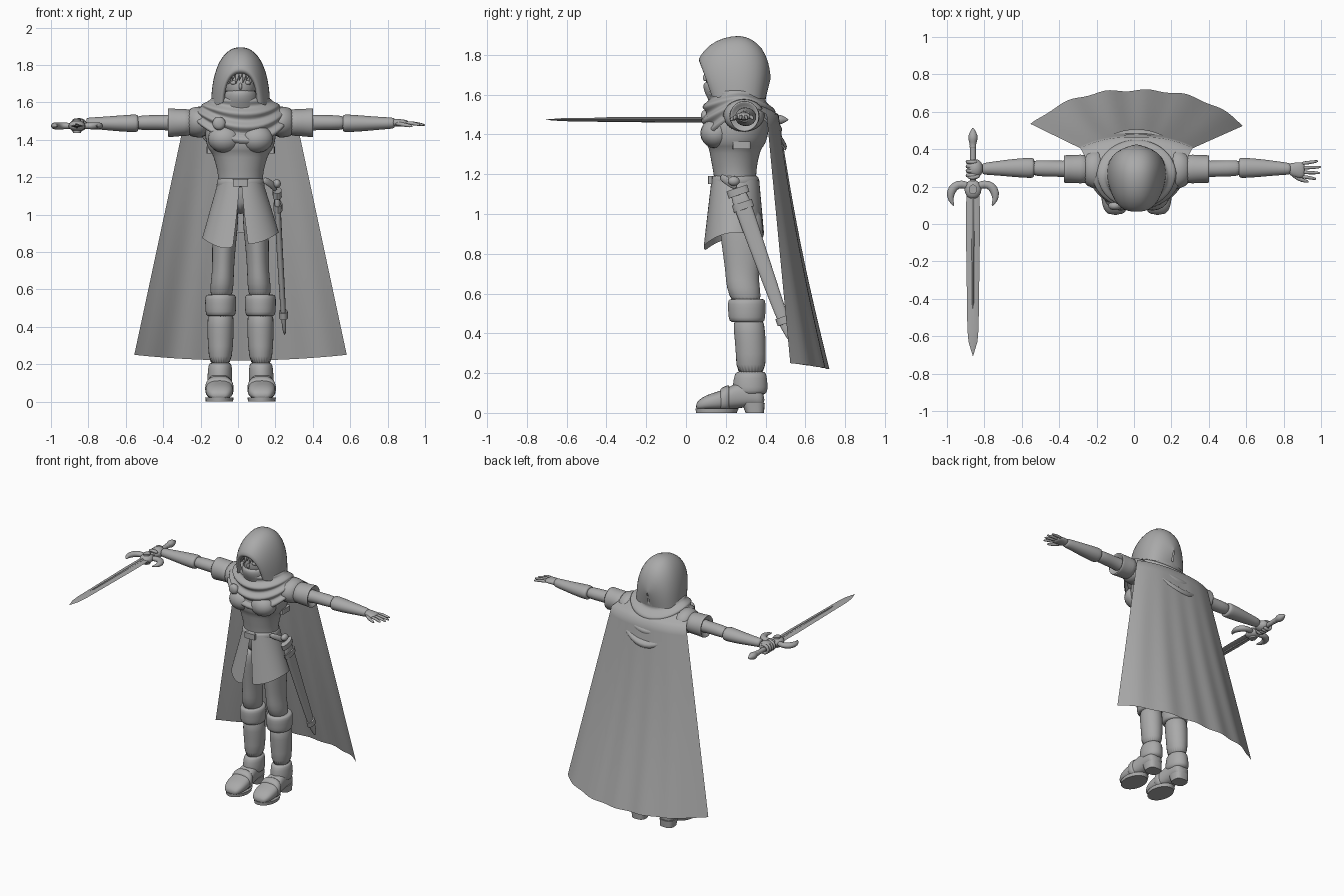
import bpy, math
from mathutils import Vector, Matrix

CX = 0.0135                      # body centre line
X, Y, Z = Vector((1, 0, 0)), Vector((0, 1, 0)), Vector((0, 0, 1))
grey = bpy.data.materials.new("plain grey")
grey.diffuse_color = (0.4, 0.4, 0.4, 1)


def mesh_obj(name, verts, faces, sub=0, angle=40):
    me = bpy.data.meshes.new(name)
    me.from_pydata([tuple(v) for v in verts], [], faces)
    me.update()
    ob = bpy.data.objects.new(name, me)
    bpy.context.collection.objects.link(ob)
    me.materials.append(grey)
    me.shade_smooth()
    if sub:
        m = ob.modifiers.new("smooth", 'SUBSURF')
        m.levels = m.render_levels = sub
    else:
        me.set_sharp_from_angle(angle=math.radians(angle))
    return ob


def rows_obj(name, rows, wrap=True, cap=True, sub=1, angle=40):
    """Skin a list of equally long point rows."""
    n = len(rows[0])
    faces = [(i * n + j, i * n + (j + 1) % n, (i + 1) * n + (j + 1) % n, (i + 1) * n + j)
             for i in range(len(rows) - 1) for j in range(n if wrap else n - 1)]
    if cap and wrap:
        faces += [tuple(range(n))[::-1], tuple(range((len(rows) - 1) * n, len(rows) * n))]
    return mesh_obj(name, [p for r in rows for p in r], faces, sub, angle)


def tube(name, pts, n=16, up=Z, axis=None, power=1.0, sub=1, cap=True):
    """Loft ellipses along a path of (x, y, z, half_width, half_height)."""
    rows = []
    P = [Vector(p[:3]) for p in pts]
    for i, p in enumerate(pts):
        t = axis or (P[min(i + 1, len(P) - 1)] - P[max(i - 1, 0)]).normalized()
        s = t.cross(up).normalized()
        w = s.cross(t)
        row = []
        for k in range(n):
            a = 2 * math.pi * k / n
            c, d = math.cos(a), math.sin(a)
            c = math.copysign(abs(c) ** power, c)
            d = math.copysign(abs(d) ** power, d)
            row.append(P[i] + s * (c * p[3]) + w * (d * p[4]))
        rows.append(row)
    return rows_obj(name, rows, cap=cap, sub=sub)


def stack(name, rows, n=24, **kw):
    """Vertical loft from (z, x, half_width, y_front, y_back)."""
    return tube(name, [(x, (f + b) / 2, z, w, (b - f) / 2) for z, x, w, f, b in rows],
                n=n, up=Y, axis=Z, **kw)


def ball(name, c, r, n=20):
    m = 10
    rows = [[Vector((c[0] + r[0] * math.sin(v) * math.cos(u), c[1] + r[1] * math.sin(v) * math.sin(u),
                     c[2] - r[2] * math.cos(v))) for u in (2 * math.pi * k / n for k in range(n))]
            for v in (0.05 + (math.pi - 0.1) * i / m for i in range(m + 1))]
    return rows_obj(name, rows, sub=0, angle=60)


def box(name, c, h):
    return tube(name, [(c[0], c[1], c[2] - h[2], h[0], h[1]), (c[0], c[1], c[2] + h[2], h[0], h[1])],
                n=16, up=Y, axis=Z, power=0.35, sub=0)


# Torso, breastplate rim, belt
stack("torso", [(1.0, CX, .12, .16, .37), (1.12, CX, .125, .145, .36), (1.2, CX, .116, .14, .35),
                (1.28, CX, .136, .122, .365), (1.335, CX, .155, .115, .38), (1.345, CX, .175, .098, .4),
                (1.42, CX, .195, .088, .42), (1.5, CX, .19, .11, .42), (1.57, CX, .11, .17, .38),
                (1.63, CX, .06, .2, .33)])
for s in (-1, 1):
    ball("chest_plate", (CX + s * .085, .15, 1.405), (.09, .078, .075))
    box("side_strap", (CX + s * .165, .28, 1.345), (.018, .045, .018))
stack("belt", [(1.145, CX, .125, .128, .368), (1.15, CX, .131, .122, .374),
               (1.19, CX, .126, .126, .364), (1.195, CX, .118, .134, .355)])
box("belt_buckle", (CX, .122, 1.17), (.04, .012, .02))

# Split tunic skirt
rows = []
for i in range(13):
    t = i / 12
    row = []
    for k in range(49):
        gap = .02 + .13 * t
        a = -math.pi / 2 + gap + (2 * math.pi - 2 * gap) * k / 48
        c, d = math.cos(a), math.sin(a)
        hem = .905 - .065 * max(0, -d) ** 2 - (.03 if c < 0 else 0) * min(1, -c * 3)
        row.append(Vector((CX + (.122 + .083 * t) * math.copysign(abs(c) ** .85, c),
                           .248 - .008 * t + (.12 + .032 * t) * d, 1.17 + (hem - 1.17) * t)))
    rows.append(row)
rows_obj("tunic_skirt", rows, wrap=False, sub=0)

# Legs, boots and feet
for s in (-1, 1):
    o = lambda d: CX + s * d
    stack("leg", [(.53, o(.105), .06, .235, .385), (.64, o(.098), .063, .2, .37), (.69, o(.094), .058, .2, .365),
                  (.8, o(.09), .062, .185, .38), (.92, o(.084), .068, .168, .39), (1.06, o(.07), .068, .16, .38)])
    stack("boot_shaft", [(.18, o(.109), .058, .25, .4), (.3, o(.107), .068, .252, .402),
                         (.4, o(.107), .072, .24, .4), (.5, o(.106), .07, .235, .39)])
    stack("boot_cuff", [(.455, o(.106), .066, .235, .385), (.46, o(.106), .08, .215, .397),
                        (.5, o(.106), .083, .212, .4), (.55, o(.106), .085, .208, .402),
                        (.575, o(.106), .078, .215, .395), (.57, o(.106), .055, .24, .38)])
    stack("ankle_cuff", [(.085, o(.111), .056, .25, .395), (.11, o(.111), .068, .235, .412),
                         (.15, o(.11), .066, .235, .41), (.2, o(.109), .063, .245, .405), (.21, o(.109), .05, .26, .39)])
    foot = [(.05, .035, .02, .045), (.065, .055, .012, .066), (.1, .072, .012, .09), (.15, .076, .012, .104),
            (.2, .072, .014, .122), (.25, .062, .02, .15), (.31, .058, .03, .16), (.36, .056, .03, .14), (.395, .045, .03, .1)]
    tube("foot", [(o(.113), y, (a + b) / 2, w, (b - a) / 2) for y, w, a, b in foot], axis=Y, power=.8, n=20)
    tube("instep_strap", [(o(.113), y, z, w, h) for y, z, w, h in
                          [(.17, .065, .07, .05), (.175, .066, .079, .06), (.215, .075, .076, .068), (.22, .075, .066, .06)]],
         axis=Y, power=.8, n=20)
    stack("sole", [(0, o(.113), .073, .05, .255), (.022, o(.113), .076, .048, .265)], sub=0)
    stack("heel", [(0, o(.113), .05, .3, .392), (.05, o(.113), .054, .28, .396)], power=.7, sub=0)

# Arms, bracers and shoulder guards
for s in (-1, 1):
    arm = lambda name, pts, **k: tube(name, [(CX + s * x, y, z, a, b) for x, y, z, a, b in pts], axis=X, n=20, **k)
    arm("upper_arm", [(.14, .29, 1.49, .07, .065), (.3, .293, 1.49, .05, .05), (.4, .295, 1.492, .042, .04),
                      (.48, .297, 1.492, .045, .041), (.58, .3, 1.49, .042, .038)])
    arm("bracer", [(.545, .3, 1.488, .04, .036), (.55, .3, 1.488, .053, .047), (.57, .3, 1.488, .055, .048),
                   (.65, .3, 1.487, .05, .043), (.75, .298, 1.488, .038, .034), (.82, .295, 1.489, .032, .03),
                   (.825, .295, 1.489, .025, .024)])
    arm("shoulder_guard", [(.17, .29, 1.495, .12, .09), (.24, .292, 1.495, .1, .083), (.29, .294, 1.493, .082, .074)])
    arm("shoulder_sleeve", [(.25, .294, 1.493, .08, .074), (.3, .294, 1.492, .078, .072), (.36, .294, 1.491, .074, .076),
                            (.385, .294, 1.491, .076, .08), (.392, .294, 1.491, .07, .073), (.36, .294, 1.491, .045, .045)])

# Open left hand
tube("open_palm", [(.82, .295, 1.49, .028, .024), (.85, .29, 1.492, .038, .021), (.89, .288, 1.49, .044, .018),
                   (.915, .288, 1.488, .04, .013)], axis=X)
for k, tip in enumerate((.975, .995, 1.0, .985)):
    y = .254 + .023 * k
    tube("finger", [(.89, y, 1.49, .011, .012), (.94, y + (k - 1.5) * .004, 1.488, .0105, .011),
                    (tip - .01, y + (k - 1.5) * .008, 1.48, .008, .008), (tip, y + (k - 1.5) * .009, 1.478, .004, .004)], n=8)
tube("thumb", [(.84, .275, 1.488, .016, .014), (.88, .24, 1.482, .013, .012), (.92, .228, 1.474, .01, .01),
               (.935, .226, 1.472, .004, .004)], n=8)

# Right fist
SX, SZ = -.861, 1.474
ball("fist", (SX + .012, .297, SZ + .006), (.042, .05, .036))
for k in range(4):
    y = .26 + .024 * k
    tube("curled_finger", [(SX + .02 + .033 * math.cos(a) - .02, y, SZ + .032 * math.sin(a), .012, .012)
                           for a in (math.radians(d) for d in range(40, 331, 48))], n=8, up=Y)
tube("curled_thumb", [(SX + .04, .26, SZ + .02, .014, .013), (SX, .245, SZ + .035, .012, .012),
                      (SX - .03, .25, SZ + .025, .008, .008)], n=8)

# Sword
tube("blade", [(SX, .17, SZ, .035, .012), (SX, .0, SZ, .038, .012), (SX, -.56, SZ, .03, .009), (SX, -.63, SZ, .024, .007),
               (SX, -.705, SZ, .001, .001)], n=4, sub=0)
tube("blade_ridge", [(SX, .15, SZ, .012, .015), (SX, -.42, SZ, .007, .012), (SX, -.47, SZ, .001, .009)], n=8, sub=0)
tube("grip", [(SX, y, SZ, .016, .016) for y in (.19, .3, .41)], sub=0)
tube("pommel", [(SX, y, SZ, r, r) for y, r in ((.4, .014), (.41, .02), (.425, .015), (.45, .026), (.475, .026),
                                               (.5, .012), (.515, .003))])
ball("guard_boss", (SX, .185, SZ), (.045, .052, .03))
tube("guard_gem", [(SX, .185, SZ - .037, .022, .026), (SX, .185, SZ + .037, .022, .026)], up=Y, axis=Z, sub=0)
for s in (-1, 1):
    tube("guard_arm", [(SX + s * x, y, SZ, r, r * .8) for x, y, r in
                       ((.02, .2, .022), (.06, .216, .022), (.1, .205, .026), (.122, .165, .025),
                        (.12, .125, .014), (.1, .095, .003))], n=12)

# Scabbard hanging at the left hip
tube("scabbard", [(.208, .25, 1.14, .048, .018), (.212, .3, 1.0, .045, .018), (.235, .44, .6, .034, .016),
                  (.246, .51, .41, .028, .014), (.25, .532, .355, .006, .006)], up=X, power=.8)
for f in (0, .1, .9):
    p = Vector((.209, .255, 1.13)).lerp(Vector((.246, .51, .41)), f)
    q = p + Vector((.001, .012, -.035))
    w = .055 - .02 * f
    tube("scabbard_band", [(*p, w, .024), (*q, w, .024)], up=X, sub=0)
ball("scabbard_knob", (.207, .24, 1.165), (.022, .03, .024))
tube("scabbard_strap", [(.13, .17, 1.19, .012, .022), (.18, .21, 1.165, .012, .022), (.205, .26, 1.13, .012, .022)], n=8)

# Face, mask and hair fringe
ball("face", (CX, .195, 1.69), (.084, .098, .11))
ball("nose", (CX, .098, 1.685), (.009, .014, .018), 10)
for s in (-1, 1):
    ball("eye", (CX + s * .036, .112, 1.705), (.018, .009, .011), 12)
stack("face_mask", [(1.52, CX, .13, .12, .34), (1.565, CX, .105, .118, .33), (1.6, CX, .098, .096, .32),
                    (1.635, CX, .094, .085, .31), (1.66, CX, .085, .088, .3), (1.665, CX, .07, .105, .28)])
for k in range(9):
    a = (k - 4) / 4
    x = CX + .075 * a
    y = .09 + .035 * a * a
    z = 1.79 - .02 * a * a
    ln = (.06, .085, .07, .095, .075, .09, .07, .09, .06)[k]
    tube("hair_lock", [(x, y + .02, z, .016, .012), (x + .004, y, z - ln * .5, .012, .009),
                       (x - .008, y + .003, z - ln, .001, .001)], n=6, up=Y)

# Hood: arches swept from the face opening to the back
rows = []
for w, yt, zt, yb, zb in ((.082, .085, 1.755, .15, 1.61), (.088, .062, 1.765, .125, 1.6), (.108, .066, 1.79, .13, 1.59),
                          (.132, .115, 1.852, .165, 1.585), (.15, .19, 1.888, .22, 1.58), (.156, .27, 1.9, .27, 1.58),
                          (.15, .33, 1.882, .32, 1.58), (.128, .385, 1.835, .365, 1.58), (.09, .415, 1.765, .39, 1.58),
                          (.04, .425, 1.7, .4, 1.58), (.005, .425, 1.68, .4, 1.58)):
    row = []
    for k in range(25):
        a = math.pi * (k / 24 - .5)
        h = math.cos(a) ** .8 if abs(a) < 1.57 else 0
        sx = math.copysign(abs(math.sin(a)) ** .9, a)
        row.append(Vector((CX + w * sx * (.97 + .06 * (1 - h)), yb + (yt - yb) * h, zb + (zt - zb) * h)))
    rows.append(row)
rows_obj("hood", rows, wrap=False)

# Cowl draped in folds over the shoulders
rows = []
for i in range(33):
    t = i / 32
    row = []
    for k in range(48):
        a = 2 * math.pi * k / 48
        c, d = math.cos(a), math.sin(a)
        e = t ** .7
        fold = .012 * math.sin(t * 7 * math.pi) * (.35 + .65 * abs(d)) + .01 * math.sin(t * math.pi)
        dip = (.2 if d > 0 else .14) * t * abs(d) ** 1.6
        skew = .015 * t * math.sin(2 * a)
        row.append(Vector((CX + (.125 + .135 * e + fold) * c, .25 + .045 * t + (.12 + .085 * e + fold) * d,
                           1.63 - .11 * t - dip + skew)))
    rows.append(row)
rows_obj("cowl", rows, cap=False, sub=0, angle=80)
tube("cloak_brooch", [(CX - .115, y, 1.487, r, r) for y, r in ((.12, .036), (.092, .038), (.082, .03), (.074, .016))], axis=Y)

# Cape
rows = []
for i in range(-3, 25):
    v = max(i, 0) / 24
    lift = max(-i, 0) / 3
    row = []
    for k in range(41):
        s = k / 20 - 1
        bow = 1 - abs(s) ** 2.6
        yy = .405 + .125 * v + (.06 + .125 * v) * bow + .03 * math.sin(v * math.pi) * bow * -.6
        yy += .006 * v * math.sin(s * 17)
        row.append(Vector((CX + (.3 + .268 * v - .05 * lift) * s, yy - .09 * lift,
                           1.5 - (1.25 + .03 * (1 - s * s)) * v + .055 * lift)))
    rows.append(row)
rows_obj("cape", rows, wrap=False, sub=0, angle=80)
